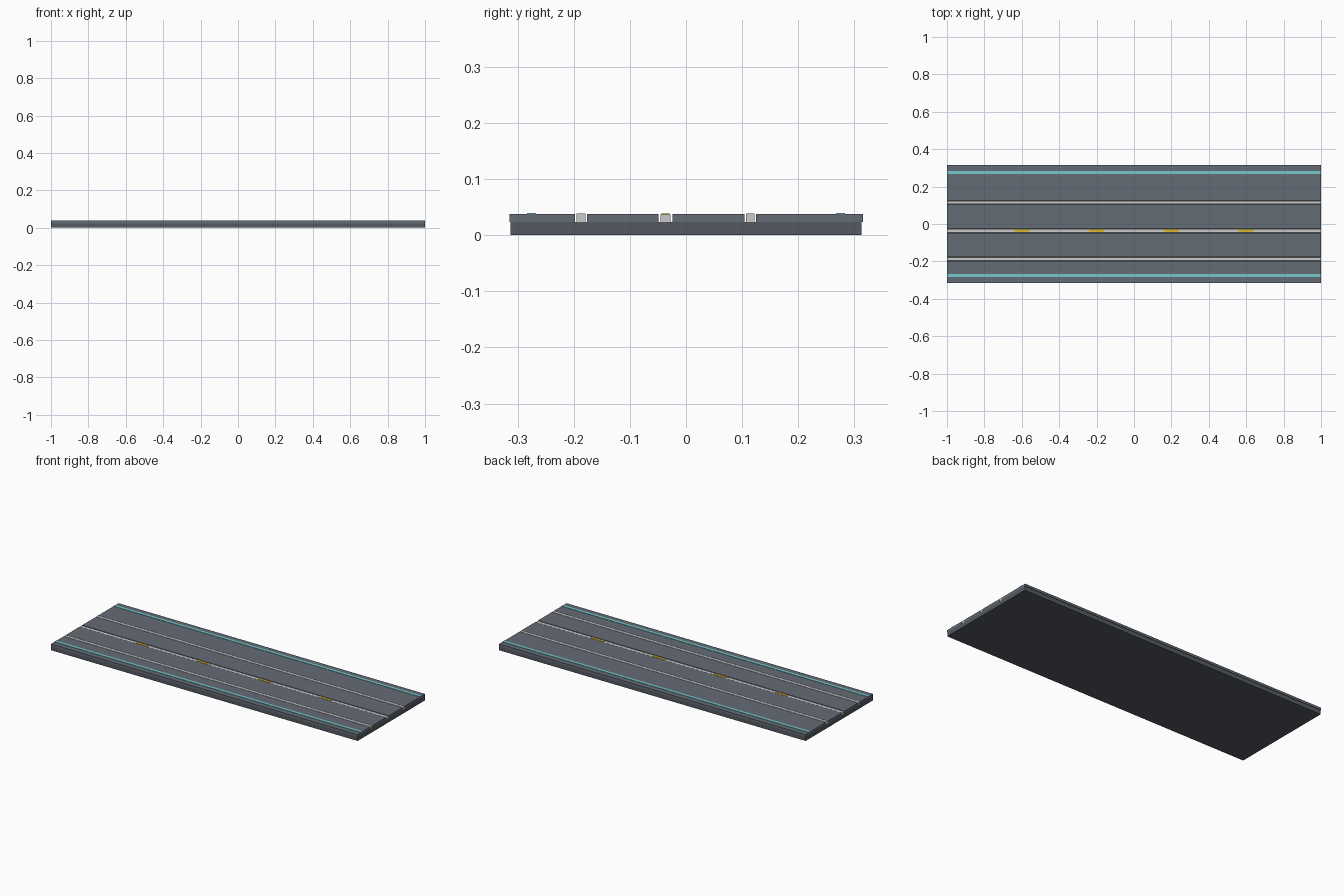
import bpy

if "Cube" in bpy.data.objects:
    bpy.data.objects.remove(bpy.data.objects["Cube"])

def material(name, color):
    m = bpy.data.materials.new(name)
    m.diffuse_color = (*color, 1)
    m.use_nodes = True
    m.node_tree.nodes["Principled BSDF"].inputs["Base Color"].default_value = m.diffuse_color
    return m

asphalt = material("asphalt", (0.13, 0.15, 0.18))
under = material("dark_base", (0.09, 0.10, 0.12))
pale = material("pale_metal", (0.62, 0.62, 0.60))
teal = material("teal", (0.18, 0.58, 0.60))
yellow = material("yellow", (0.75, 0.50, 0.03))

def box(name, x, y, z, mat):
    """Box from (min, max) ranges on each axis."""
    bpy.ops.mesh.primitive_cube_add(size=1, location=[(a + b) / 2 for a, b in (x, y, z)])
    o = bpy.context.object
    o.name = name
    o.scale = [b - a for a, b in (x, y, z)]
    bpy.ops.object.transform_apply(location=False, rotation=False, scale=True)
    o.data.materials.append(mat)
    return o

FULL = (-1, 1)
FLOOR, TOP = 0.024, 0.038

# Base slab, slightly narrower than the deck
box("base_slab", FULL, (-0.3125, 0.3125), (0, FLOOR), under)

# Lane panels separated by open slots, each slot holding a rail
# slot centre, slot width, rail width, rail top
slots = [(-0.187, 0.021, 0.016, 0.0385),
         (-0.0365, 0.025, 0.018, 0.0365),
         (0.1145, 0.021, 0.016, 0.0385)]
start = -0.315
for i, (y, slot, rail, top) in enumerate(slots):
    box(f"deck_panel_{i}", FULL, (start, y - slot / 2), (FLOOR, TOP), asphalt)
    box(f"slot_rail_{i}", FULL, (y - rail / 2, y + rail / 2), (FLOOR, top), pale)
    start = y + slot / 2
box("deck_panel_3", FULL, (start, 0.315), (FLOOR, TOP), asphalt)

# Yellow markers along the centre rail
for i, x in enumerate((-0.6, -0.2, 0.2, 0.6)):
    box(f"centre_marker_{i}", (x - 0.04, x + 0.04), (-0.0435, -0.0295), (0.036, 0.0385), yellow)

# Raised teal edge stripes
for name, y in (("edge_stripe_front", -0.275), ("edge_stripe_back", 0.275)):
    box(name, FULL, (y - 0.008, y + 0.008), (0.037, 0.040), teal)
